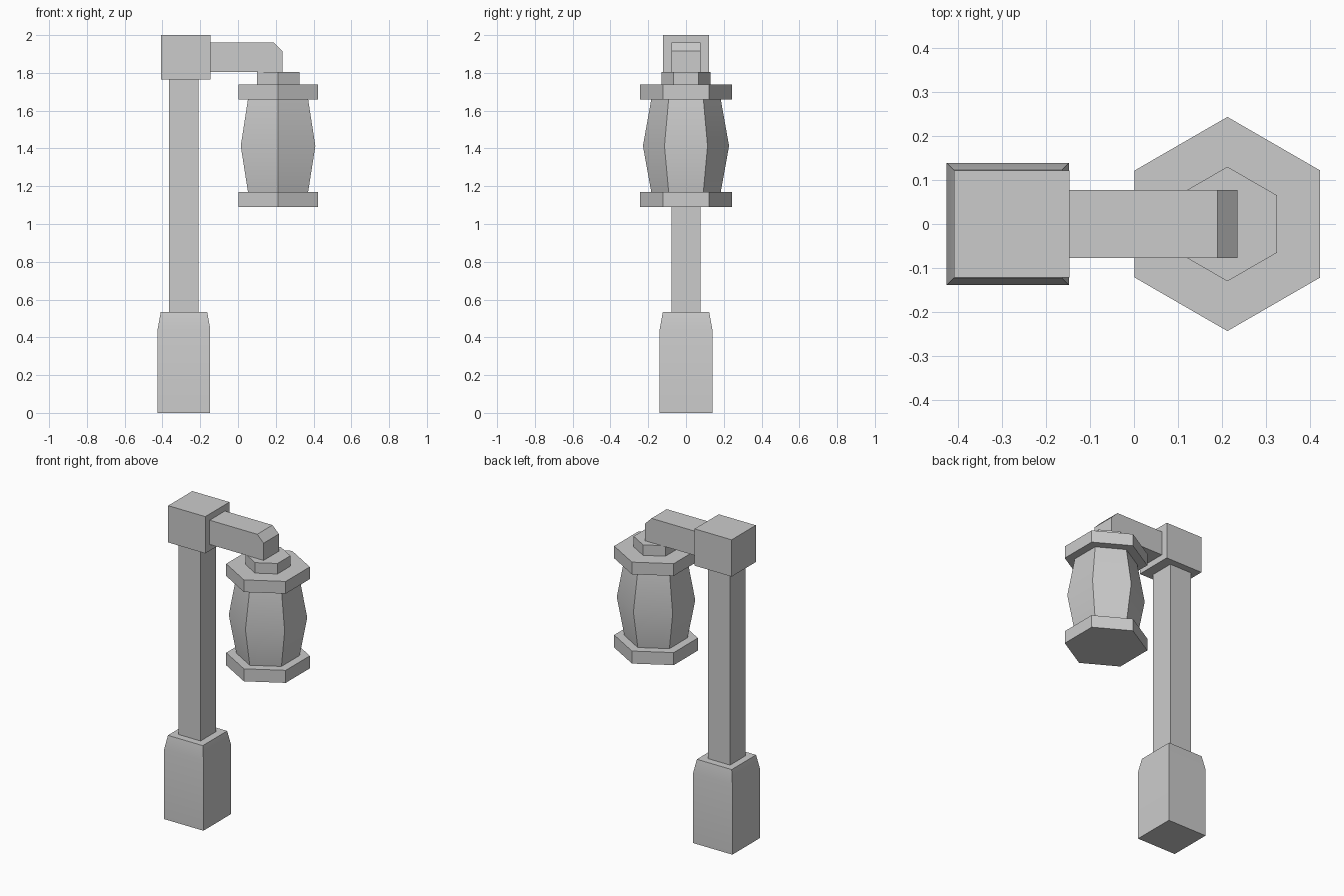
import bpy, bmesh, math

cube = bpy.data.objects.get("Cube")
if cube:
    bpy.data.objects.remove(cube, do_unlink=True)

grey = bpy.data.materials.new("plain grey")
grey.use_nodes = True
colour = (0.6, 0.6, 0.6, 1)
grey.diffuse_color = colour
grey.node_tree.nodes["Principled BSDF"].inputs["Base Color"].default_value = colour


def finish(name, bm):
    bmesh.ops.recalc_face_normals(bm, faces=bm.faces)
    mesh = bpy.data.meshes.new(name)
    bm.to_mesh(mesh)
    bm.free()
    mesh.materials.append(grey)
    obj = bpy.data.objects.new(name, mesh)
    bpy.context.collection.objects.link(obj)
    bpy.ops.object.select_all(action='DESELECT')
    bpy.context.view_layer.objects.active = obj
    obj.select_set(True)
    bpy.ops.object.shade_smooth_by_angle(angle=math.radians(30))
    return obj


def stack(name, x, sides, start, rings):
    """Closed column through rings of (corner radius, height)."""
    bm = bmesh.new()
    loops = []
    for radius, z in rings:
        angles = [start + math.tau * i / sides for i in range(sides)]
        loops.append([bm.verts.new((x + radius * math.cos(a), radius * math.sin(a), z))
                      for a in angles])
    for low, high in zip(loops, loops[1:]):
        for i in range(sides):
            j = (i + 1) % sides
            bm.faces.new((low[i], low[j], high[j], high[i]))
    bm.faces.new(loops[0][::-1])
    bm.faces.new(loops[-1])
    return finish(name, bm)


def square(name, x, rings):
    """Square column through rings of (half width, height)."""
    return stack(name, x, 4, math.pi / 4, [(h * math.sqrt(2), z) for h, z in rings])


def hexagon(name, rings):
    return stack(name, 0.212, 6, math.pi / 2, rings)


# Post with tapered foot and square head
square("post_base", -0.286, [(0.139, 0), (0.139, 0.445), (0.123, 0.533)])
square("post", -0.288, [(0.078, 0.53), (0.078, 1.77)])
square("post_head", -0.277, [(0.131, 1.765), (0.131, 2.0)]).scale.y = 0.93

# Arm with a chamfered outer end
bm = bmesh.new()
profile = [(-0.15, 1.805), (0.235, 1.805), (0.235, 1.915), (0.19, 1.96), (-0.15, 1.96)]
side = bm.faces.new([bm.verts.new((x, -0.077, z)) for x, z in profile])
grown = bmesh.ops.extrude_face_region(bm, geom=[side])["geom"]
bmesh.ops.translate(bm, vec=(0, 0.154, 0),
                    verts=[v for v in grown if isinstance(v, bmesh.types.BMVert)])
finish("arm", bm)

# Hanging hexagonal lantern
hexagon("lantern_cap", [(0.13, 1.737), (0.13, 1.805)])
hexagon("lantern_top_plate", [(0.243, 1.66), (0.243, 1.738)])
hexagon("lantern_body", [(0.183, 1.165), (0.228, 1.413), (0.183, 1.665)])
hexagon("lantern_bottom_plate", [(0.243, 1.09), (0.243, 1.17)])
